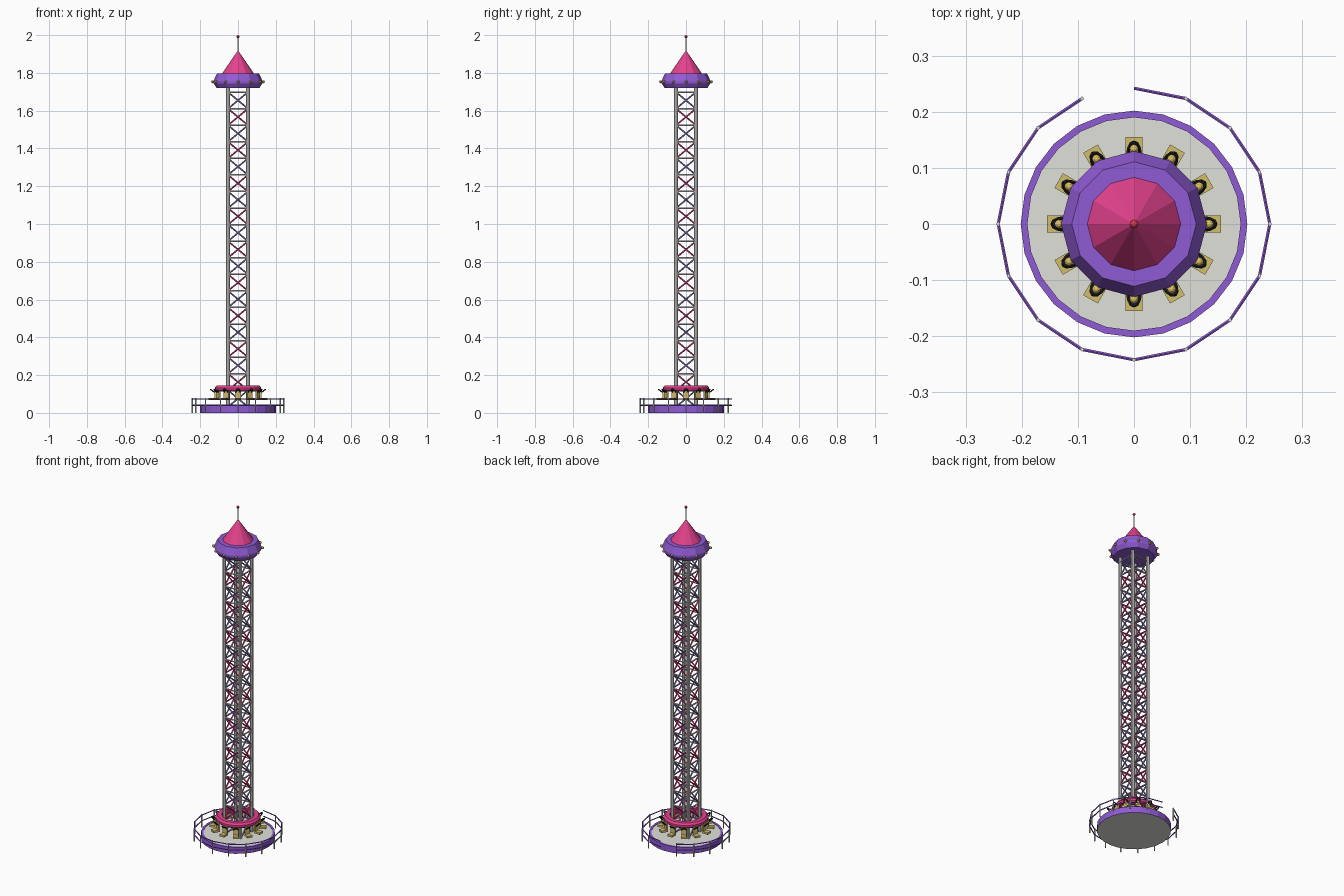
import bpy, bmesh
from math import cos, sin, pi, tau
from mathutils import Vector, Matrix

cube = bpy.data.objects.get("Cube")
if cube:
    bpy.data.objects.remove(cube, do_unlink=True)


def material(name, rgb):
    m = bpy.data.materials.new(name)
    m.use_nodes = True
    m.diffuse_color = (*rgb, 1)
    m.node_tree.nodes["Principled BSDF"].inputs["Base Color"].default_value = (*rgb, 1)
    return m


purple = material("purple", (0.28, 0.105, 0.66))
slate = material("slate violet", (0.3, 0.24, 0.55))
pink = material("pink", (0.78, 0.055, 0.27))
steel = material("light steel", (0.68, 0.68, 0.65))
deck_grey = material("deck grey", (0.75, 0.75, 0.71))
tan = material("seat yellow", (0.65, 0.52, 0.15))
black = material("black padding", (0.015, 0.015, 0.018))
gold = material("bulb gold", (0.75, 0.55, 0.13))
red = material("beacon red", (0.7, 0.04, 0.08))


def finish(name, bm, *mats):
    bmesh.ops.recalc_face_normals(bm, faces=bm.faces)
    mesh = bpy.data.meshes.new(name)
    bm.to_mesh(mesh)
    bm.free()
    for m in mats:
        mesh.materials.append(m)
    ob = bpy.data.objects.new(name, mesh)
    bpy.context.collection.objects.link(ob)
    return ob


def rod(bm, a, b, r, sides=6):
    a, b = Vector(a), Vector(b)
    d = b - a
    mat = Matrix.Translation((a + b) / 2) @ d.to_track_quat("Z", "Y").to_matrix().to_4x4()
    bmesh.ops.create_cone(bm, cap_ends=True, segments=sides, radius1=r, radius2=r,
                          depth=d.length, matrix=mat)


def box(bm, center, size):
    mat = Matrix.Translation(center) @ Matrix.Diagonal((*size, 1))
    bmesh.ops.create_cube(bm, size=1, matrix=mat)


def ball(bm, center, r):
    bmesh.ops.create_uvsphere(bm, u_segments=8, v_segments=6, radius=r,
                              matrix=Matrix.Translation(center))


def lathe(bm, profile, sides, closed=False):
    """Revolve (radius, height) points; open profiles get capped ends."""
    rings = [[bm.verts.new((r * cos(tau * i / sides), r * sin(tau * i / sides), z))
              for i in range(sides)] for r, z in profile]
    pairs = list(zip(rings, rings[1:])) + ([(rings[-1], rings[0])] if closed else [])
    for lo, hi in pairs:
        for i in range(sides):
            j = (i + 1) % sides
            bm.faces.new((lo[i], lo[j], hi[j], hi[i]))
    if not closed:
        bm.faces.new(rings[0])
        bm.faces.new(rings[-1])


def polar(r, angle, z):
    return Vector((r * cos(angle), r * sin(angle), z))


# Round platform: purple rim, grey deck and underside
bm = bmesh.new()
lathe(bm, [(0.202, 0), (0.202, 0.038), (0.19, 0.038), (0.19, 0.035)], 24)
for f in bm.faces:
    f.material_index = int(len(f.verts) > 4)
finish("platform", bm, purple, deck_grey)

# Fence with an entrance gap at the back
posts, rails = bmesh.new(), bmesh.new()
for i in range(16):
    if i == 4:
        continue
    a, b = tau * i / 16, tau * (i + 1) / 16
    rod(posts, polar(0.242, a, 0), polar(0.242, a, 0.079), 0.0035)
    for z in (0.04, 0.074):
        rod(rails, polar(0.242, a, z), polar(0.242, b, z), 0.0032)
finish("fence_posts", posts, steel)
finish("fence_rails", rails, purple)

# Lattice tower: corner columns, horizontal struts, alternating cross braces
HALF, BOTTOM, PITCH = 0.053, 0.032, 0.0877
corners = [(-HALF, -HALF), (HALF, -HALF), (HALF, HALF), (-HALF, HALF)]
columns, struts = bmesh.new(), bmesh.new()
braces = [bmesh.new(), bmesh.new()]
for n, c in enumerate(corners):
    d = corners[(n + 1) % 4]
    rod(columns, (*c, BOTTOM), (*c, 1.74), 0.0095, 8)
    for k in range(20):
        z = BOTTOM + k * PITCH
        rod(struts, (*c, z), (*d, z), 0.004)
        if k < 19:
            rod(braces[k % 2], (*c, z), (*d, z + PITCH), 0.0042)
            rod(braces[k % 2], (*d, z), (*c, z + PITCH), 0.0042)
finish("tower_columns", columns, steel)
finish("tower_struts", struts, steel)
finish("violet_braces", braces[0], slate)
finish("pink_braces", braces[1], pink)

# Crown with bulbs, roof cone and beacon mast
bm = bmesh.new()
lathe(bm, [(0.113, 1.72), (0.13, 1.745), (0.13, 1.757), (0.111, 1.798)], 12)
finish("crown", bm, purple)
bm = bmesh.new()
for i in range(12):
    ball(bm, polar(0.134, tau * i / 12, 1.753), 0.008)
finish("crown_bulbs", bm, gold)
bm = bmesh.new()
lathe(bm, [(0.084, 1.797), (0.002, 1.917)], 12)
finish("roof_cone", bm, pink)
bm = bmesh.new()
rod(bm, (0, 0, 1.905), (0, 0, 1.99), 0.0035)
finish("mast", bm, steel)
bm = bmesh.new()
ball(bm, (0, 0, 1.992), 0.008)
finish("beacon", bm, red)

# Ring carriage around the tower
bm = bmesh.new()
lathe(bm, [(0.088, 0.113), (0.115, 0.113), (0.123, 0.121), (0.123, 0.133),
           (0.113, 0.144), (0.088, 0.144)], 24, closed=True)
finish("carriage_ring", bm, pink)

# Twelve outward-facing seats with arched, tilted restraints
seats, pads = bmesh.new(), bmesh.new()
for i in range(12):
    s, p = bmesh.new(), bmesh.new()
    box(s, (0.138, 0, 0.073), (0.034, 0.03, 0.012))
    box(s, (0.121, 0, 0.092), (0.009, 0.03, 0.05))
    arch = [Vector((0.122 + 0.024 * sin(t), 0.011 * cos(t), 0.108 + 0.017 * sin(t)))
            for t in (pi * k / 6 for k in range(7))]
    for a, b in zip(arch, arch[1:]):
        rod(p, a, b, 0.0036)
    for part, target in ((s, seats), (p, pads)):
        bmesh.ops.rotate(part, verts=part.verts, cent=(0, 0, 0),
                         matrix=Matrix.Rotation(tau * i / 12, 3, "Z"))
        temp = bpy.data.meshes.new("temp")
        part.to_mesh(temp)
        part.free()
        target.from_mesh(temp)
        bpy.data.meshes.remove(temp)
finish("seats", seats, tan)
finish("seat_restraints", pads, black)
